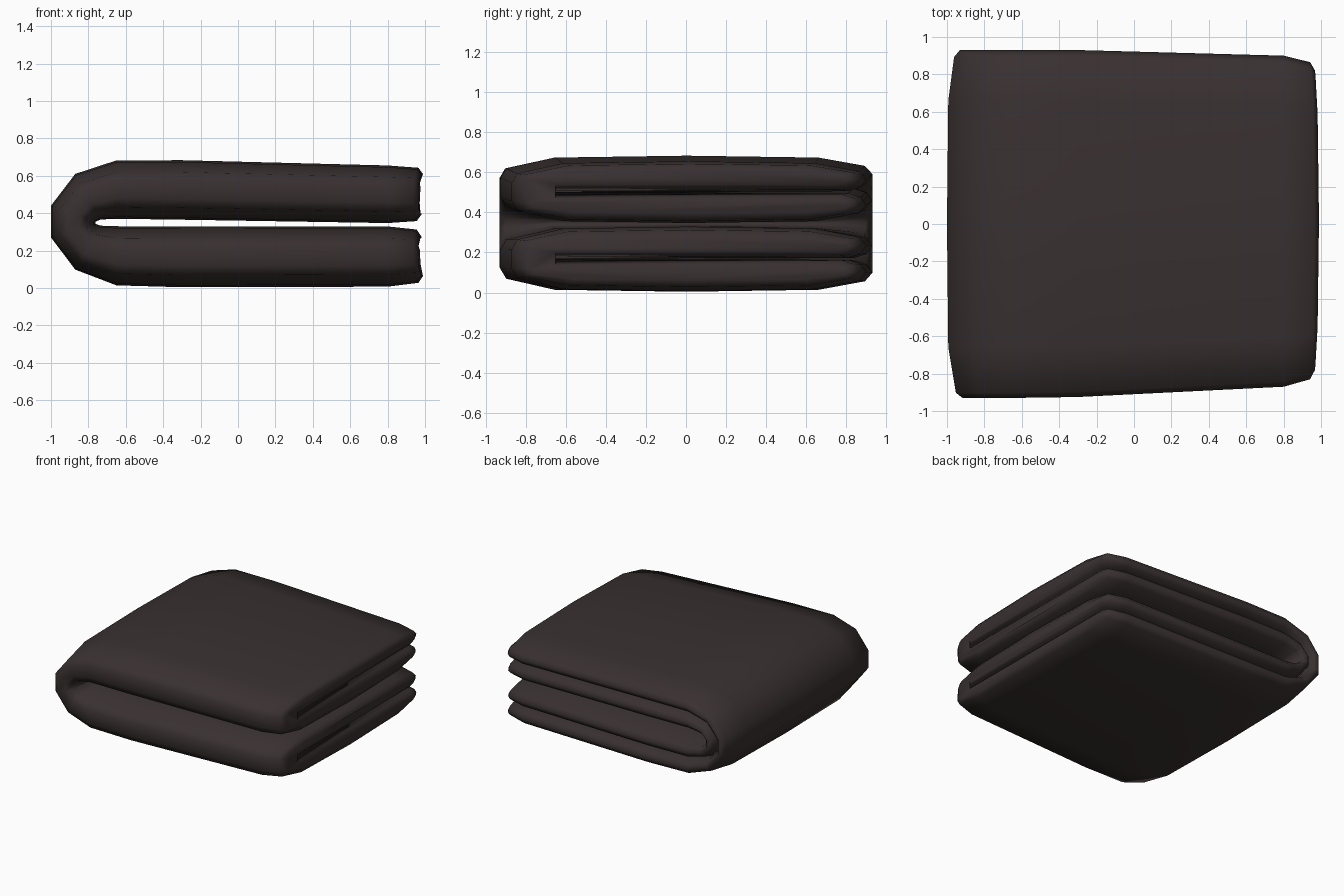
import bpy, bmesh

if "Cube" in bpy.data.objects:
    bpy.data.objects.remove(bpy.data.objects["Cube"])

# Dark brown cloth
cloth = bpy.data.materials.new("dark_brown_cloth")
cloth.diffuse_color = (0.041, 0.030, 0.030, 1)
cloth.use_nodes = True
cloth.node_tree.nodes["Principled BSDF"].inputs["Base Color"].default_value = cloth.diffuse_color

# Cross-section of the doubled cloth: y from -1 (fold) to 1 (open edge), t = thickness
half = [(-1, .3), (-.97, .6), (-.71, .94), (0, 1), (.71, .94), (.96, .68),
        (1, .42), (.97, .16), (.9, .03), (-.84, .01)]
section = half + [(y, -t) for y, t in reversed(half)]
n, h = len(section), len(half)

# Stations along the U fold: outer x, upper/lower outer z, inner x, upper/lower inner z,
# fullness of each layer, front y, back y
stations = [
    (.99, .645, .03, .982, .36, .305, .5, -.78, .82),
    (.965, .65, .02, .955, .35, .32, .9, -.83, .865),
    (.8, .655, .007, .8, .347, .329, 1, -.87, .90),
    (-.3, .683, .004, -.3, .365, .329, 1, -.925, .93),
    (-.65, .682, .014, -.65, .37, .33, 1, -.93, .93),
    (-.87, .61, .098, -.735, .366, .333, 1, -.93, .93),
    (-1, .44, .27, -.762, .354, .343, 1, -.93, .93),
]
rows = [(ox, zu, ix, iu, k, f, b) for ox, zu, zl, ix, iu, il, k, f, b in stations]
rows += [(ox, zl, ix, il, k, f, b) for ox, zu, zl, ix, iu, il, k, f, b in reversed(stations)]

# Sweep the section round the U
bm = bmesh.new()
rings = []
for ox, oz, ix, iz, k, f, b in rows:
    ring = []
    for y, t in section:
        c = .5 if t > 0 else -.5
        w = (c + (t - c) * k + 1) / 2
        # the loose edge rounds in slightly at its corners
        x = ix + (ox - ix) * w - (.02 * abs(y) ** 3 if ox > .9 else 0)
        ring.append(bm.verts.new((x, (f + b) / 2 + y * (b - f) / 2, iz + (oz - iz) * w)))
    rings.append(ring)
for a, b in zip(rings, rings[1:]):
    for i in range(n):
        j = (i + 1) % n
        bm.faces.new((a[i], a[j], b[j], b[i]))

# Close both loose ends, one cap per layer plus the folded bridge
for r in (rings[0], rings[-1]):
    bm.faces.new(r[:h])
    bm.faces.new(r[h:])
    bm.faces.new((r[0], r[h - 1], r[h], r[-1]))
bmesh.ops.recalc_face_normals(bm, faces=bm.faces)
for face in bm.faces:
    face.smooth = True

mesh = bpy.data.meshes.new("folded_blanket")
bm.to_mesh(mesh)
bm.free()
mesh.materials.append(cloth)
blanket = bpy.data.objects.new("folded_blanket", mesh)
bpy.context.collection.objects.link(blanket)
